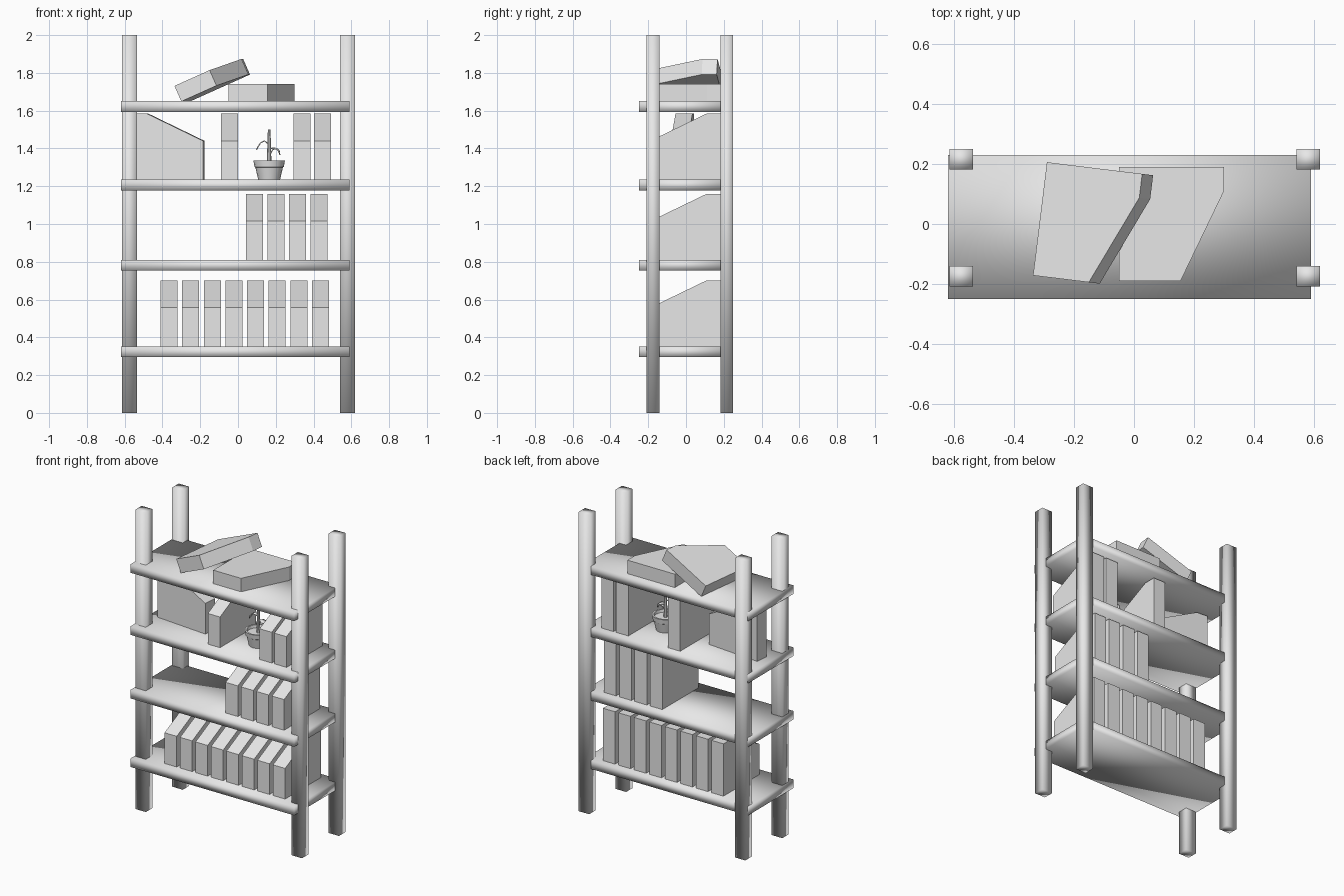
import bpy
import bmesh
import math
from mathutils import Matrix, Vector

if "Cube" in bpy.data.objects:
    bpy.data.objects.remove(bpy.data.objects["Cube"])

grey = bpy.data.materials.new("plain_grey")
grey.use_nodes = True
grey.diffuse_color = (0.8, 0.8, 0.8, 1)
grey.node_tree.nodes["Principled BSDF"].inputs["Base Color"].default_value = (0.8, 0.8, 0.8, 1)


def finish(name, bm, smooth=False):
    """Turn a bmesh into a linked object with the shared material."""
    bmesh.ops.recalc_face_normals(bm, faces=bm.faces)
    mesh = bpy.data.meshes.new(name)
    for face in bm.faces:
        face.smooth = smooth
    bm.to_mesh(mesh)
    bm.free()
    mesh.materials.append(grey)
    obj = bpy.data.objects.new(name, mesh)
    bpy.context.collection.objects.link(obj)
    return obj


def box(name, low, high):
    """Softly shaded box between two corners."""
    low, high = Vector(low), Vector(high)
    bm = bmesh.new()
    bmesh.ops.create_cube(bm, size=1)
    bmesh.ops.scale(bm, vec=high - low, verts=bm.verts)
    bmesh.ops.translate(bm, vec=(low + high) / 2, verts=bm.verts)
    return finish(name, bm, True)


# Magazine file: slanted side profile (y, z) extruded across its thickness
PROFILE = [(-0.19, 0), (0.19, 0), (0.19, 0.35), (0.11, 0.35), (-0.19, 0.205)]
THICK = 0.09


def magazine_file(name, location, rotation=Matrix()):
    bm = bmesh.new()
    side = bm.faces.new([bm.verts.new((-THICK / 2, y, z)) for y, z in PROFILE])
    grown = bmesh.ops.extrude_face_region(bm, geom=[side], use_keep_orig=True)
    moved = [v for v in grown["geom"] if isinstance(v, bmesh.types.BMVert)]
    bmesh.ops.translate(bm, vec=(THICK, 0, 0), verts=moved)
    bm.transform(Matrix.Translation(location) @ rotation)
    return finish(name, bm)


def lathe(name, profile, centre, sides=16):
    """Spin a (radius, height) profile round a vertical axis."""
    bm = bmesh.new()
    verts = [bm.verts.new((r, 0, z)) for r, z in profile]
    edges = [bm.edges.new(pair) for pair in zip(verts, verts[1:])]
    bmesh.ops.spin(bm, geom=verts + edges, cent=(0, 0, 0), axis=(0, 0, 1),
                   angle=math.tau, steps=sides)
    bmesh.ops.remove_doubles(bm, verts=bm.verts, dist=0.0005)
    bmesh.ops.translate(bm, vec=centre, verts=bm.verts)
    obj = finish(name, bm)
    bpy.context.view_layer.objects.active = obj
    bpy.ops.object.select_all(action='DESELECT')
    obj.select_set(True)
    bpy.ops.object.shade_smooth_by_angle(angle=math.radians(35))
    return obj


def leaf(name, path, centre):
    """Blade following (x, z, half width) stations, given a little thickness."""
    bm = bmesh.new()
    rows = [[bm.verts.new((x, s * w, z)) for s in (-1, 1)] for x, z, w in path]
    for a, b in zip(rows, rows[1:]):
        bm.faces.new((a[0], a[1], b[1], b[0]))
    bmesh.ops.translate(bm, vec=centre, verts=bm.verts)
    obj = finish(name, bm, True)
    mod = obj.modifiers.new("thickness", 'SOLIDIFY')
    mod.thickness = 0.006
    mod.offset = 0
    return obj


# Four corner posts
for side, x in (("right", -0.575), ("left", 0.58)):
    for end, y in (("front", -0.174), ("back", 0.216)):
        box(f"{end}_{side}_post", (x - 0.039, y - 0.034, 0), (x + 0.039, y + 0.034, 2))

# Four shelves
SHELF_TOPS = [0.352, 0.81, 1.235, 1.65]
for i, top in enumerate(SHELF_TOPS):
    box(f"shelf_{i + 1}", (-0.62, -0.25, top - 0.057), (0.59, 0.23, top))

# Upright files standing on the lower three shelves
rows = [[-0.365 + 0.1145 * i for i in range(8)],
        [0.087 + 0.114 * i for i in range(4)],
        [-0.045, 0.338, 0.447]]
for row, (xs, top) in enumerate(zip(rows, SHELF_TOPS)):
    for i, x in enumerate(xs):
        magazine_file(f"file_{row + 1}_{i + 1}", (x, 0, top))

# Sideways file on the third shelf
magazine_file("sideways_file", (-0.37, -0.02, SHELF_TOPS[2]),
              Matrix.Rotation(math.radians(85), 4, 'Z'))

# Flat file on the top shelf and another leaning on it
magazine_file("lying_file", (-0.05, 0, SHELF_TOPS[3] + THICK / 2),
              Matrix.Rotation(math.radians(90), 4, 'Y'))
magazine_file("leaning_file", (-0.295, 0.015, 1.69),
              Matrix.Rotation(math.radians(-7), 4, 'Z') @ Matrix.Rotation(math.radians(66), 4, 'Y'))

# Potted plant on the third shelf
plant = Vector((0.165, -0.02, SHELF_TOPS[2]))
lathe("plant_pot", [(0, 0), (0.058, 0), (0.073, 0.065), (0.078, 0.068), (0.083, 0.1),
                    (0.072, 0.1), (0.068, 0.082), (0, 0.082)], plant)
lathe("plant_stem", [(0, 0.08), (0.012, 0.08), (0.01, 0.17), (0.007, 0.265), (0, 0.265)],
      plant, 8)
leaf("right_leaf", [(-0.005, 0.19, 0.004), (-0.025, 0.205, 0.014), (-0.045, 0.195, 0.02),
                    (-0.058, 0.175, 0.014), (-0.067, 0.158, 0.002)], plant)
leaf("left_leaf", [(0.005, 0.135, 0.004), (0.02, 0.16, 0.016), (0.038, 0.163, 0.022),
                   (0.05, 0.15, 0.016), (0.058, 0.13, 0.002)], plant)
leaf("lower_leaf", [(0.008, 0.165, 0.004), (0.028, 0.168, 0.018), (0.048, 0.16, 0.018),
                    (0.056, 0.145, 0.003)], plant)
